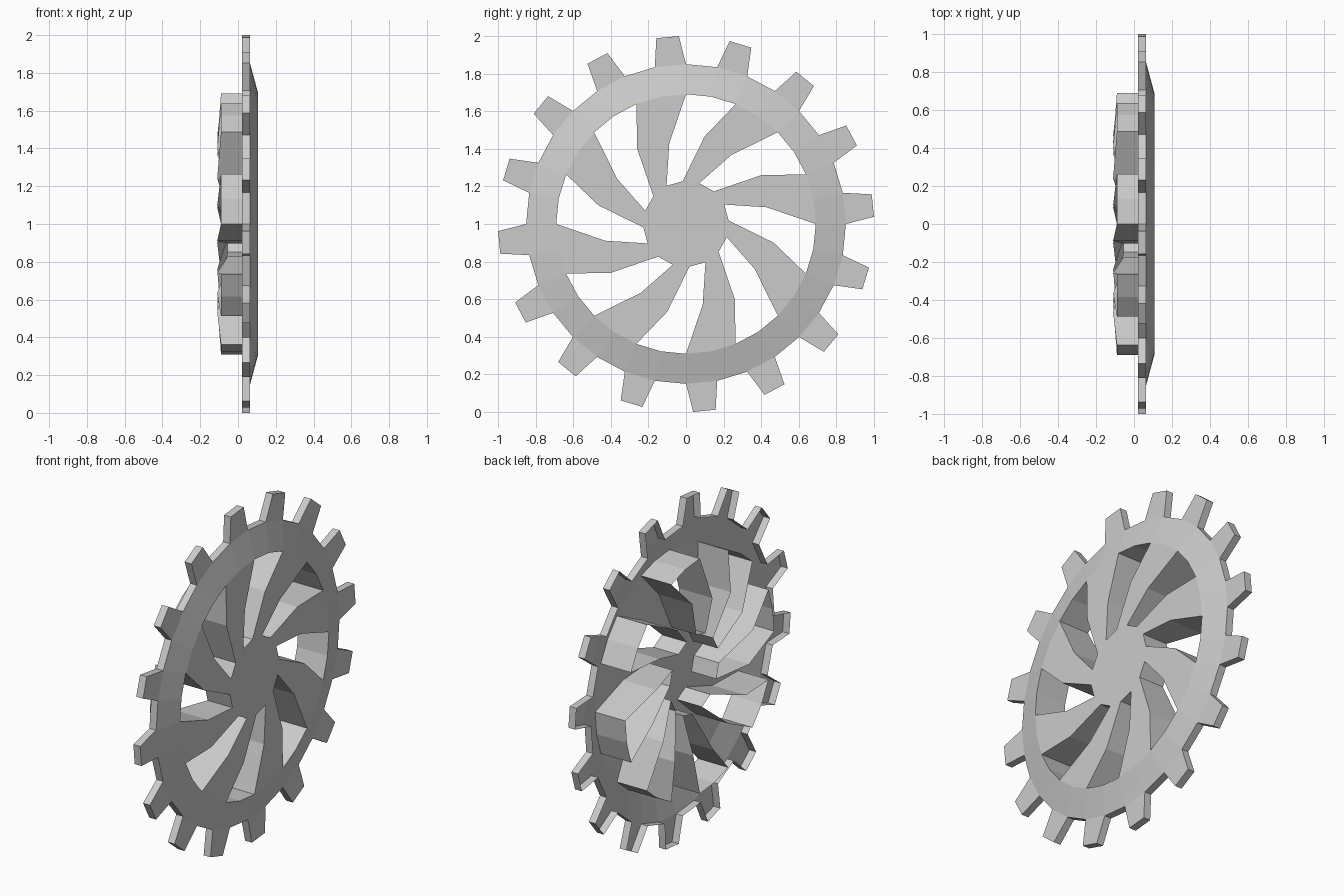
import bpy, bmesh
from math import cos, sin, radians

if "Cube" in bpy.data.objects:
    bpy.data.objects.remove(bpy.data.objects["Cube"])

# The wheel is a thin shell, open at the back: front skin plus side walls.
STEP = 11.25            # 32 segments around
R_IN, R_OUT, R_TIP, R_HUB = 0.69, 0.85, 1.0, 0.228
X_BACK, X_EDGE, X_FRONT = 0.02, 0.064, 0.107
TWIST = 27              # sweep of the spokes from rim to hub


def pol(x, r, deg):
    # polar point around the wheel axis (x)
    a = radians(deg)
    return (x, r * cos(a), 1 + r * sin(a))


def face(bm, *pts):
    return bm.faces.new([bm.verts.new(p) for p in pts])


def walls(bm, outline, x_front, closed=False):
    # strip of walls from the front skin back to each point's depth
    pairs = list(zip(outline, outline[1:] + outline[:1] if closed else outline[1:]))
    for (r, d, x), (r2, d2, x2) in pairs:
        face(bm, pol(x_front, r, d), pol(x, r, d), pol(x2, r2, d2), pol(x_front, r2, d2))


def finish(bm, name):
    bmesh.ops.remove_doubles(bm, verts=bm.verts, dist=1e-5)
    me = bpy.data.meshes.new(name)
    bm.to_mesh(me)
    bm.free()
    ob = bpy.data.objects.new(name, me)
    bpy.context.collection.objects.link(ob)


# conical rim face
bm = bmesh.new()
for k in range(32):
    a, b = k * STEP, (k + 1) * STEP
    face(bm, pol(X_FRONT, R_IN, a), pol(X_EDGE, R_OUT, a),
         pol(X_EDGE, R_OUT, b), pol(X_FRONT, R_IN, b))
finish(bm, "rim")

# sixteen tapered teeth: front faces and the wall running round the toothed edge
bm = bmesh.new()
edge = []
for k in range(16):
    a = k * 2 * STEP
    c = a + STEP / 2
    tooth = [(R_OUT, a, X_BACK), (R_TIP, c - 3.45, X_BACK),
             (R_TIP, c + 3.45, X_BACK), (R_OUT, a + STEP, X_BACK)]
    face(bm, *[pol(X_EDGE, r, d) for r, d, x in tooth])
    edge += tooth
walls(bm, edge[::-1], X_EDGE, closed=True)
bmesh.ops.recalc_face_normals(bm, faces=bm.faces)
finish(bm, "teeth")

# hub disc and eight swept spokes as one flat skin
bm = bmesh.new()
hub = []
for k in range(8):
    o = 45 * k
    root = [(R_HUB, o + TWIST), (R_HUB, o + TWIST + 22.5)]
    mid = [(0.438, o + 11.7), (0.476, o + 33)]
    tip = [(R_IN, o), (R_IN, o + STEP), (R_IN, o + 22.5)]
    for loop in ([root[0], mid[0], mid[1], root[1]], [mid[0]] + tip + [mid[1]]):
        face(bm, *[pol(X_FRONT, r, d) for r, d in loop])
    hub += root
face(bm, *[pol(X_FRONT, r, d) for r, d in hub])
finish(bm, "hub_and_spokes")

# duct walls running back from each gap between the spokes
bm = bmesh.new()
for k in range(8):
    o = 45 * k
    walls(bm, [(R_IN, o + 22.5, -0.09), (R_IN, o + 33.75, -0.09), (R_IN, o + 45, -0.09),
               (0.438, o + 56.7, -0.11), (R_HUB, o + 45 + TWIST, -0.055),
               (R_HUB, o + 22.5 + TWIST, -0.055), (0.476, o + 33, -0.11)],
          X_FRONT, closed=True)
finish(bm, "vent_ducts")
